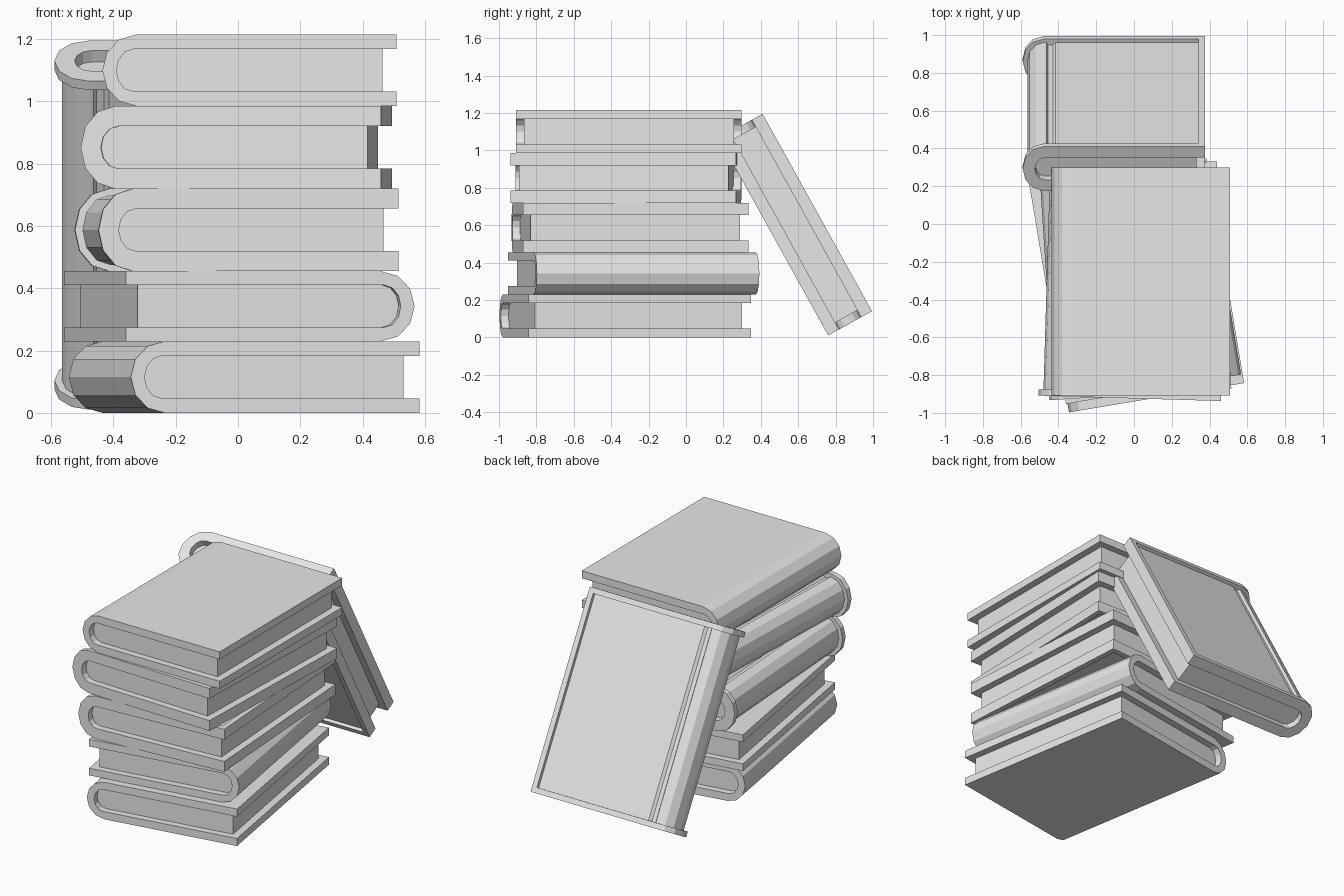
import bpy, bmesh, math
from mathutils import Matrix

cube = bpy.data.objects.get("Cube")
if cube:
    bpy.data.objects.remove(cube, do_unlink=True)

# One plain material for every book
grey = bpy.data.materials.new("light_grey")
grey.use_nodes = True
colour = (0.8, 0.8, 0.8, 1)
grey.diffuse_color = colour
grey.node_tree.nodes["Principled BSDF"].inputs["Base Color"].default_value = colour

LENGTH = 1.206
PAGE_HALF = 0.068


def spine_outline(fore, apex, half, depth, groove=False):
    """Half-round outline from the upper fore-edge, round the spine, to the lower one."""
    arc = []
    for i in range(7):
        a = math.pi * (0.5 + i / 6)
        arc.append((apex + depth + depth * math.cos(a), half * math.sin(a)))
    hinge = []
    if groove:
        start = apex + depth
        hinge = [(start + 0.06, half), (start + 0.045, half - 0.014),
                 (start + 0.02, half - 0.014), (start + 0.01, half)]
    lower = [(x, -z) for x, z in reversed(hinge)]
    return [(fore, half)] + hinge + arc + lower + [(fore, -half)]


def add_prism(bm, outline, y0, y1):
    """Extrude an x-z outline along y."""
    face = bm.faces.new([bm.verts.new((x, y0, z)) for x, z in outline])
    new = bmesh.ops.extrude_face_region(bm, geom=[face])["geom"]
    verts = [v for v in new if isinstance(v, bmesh.types.BMVert)]
    bmesh.ops.translate(bm, verts=verts, vec=(0, y1 - y0, 0))


def finish(name, bm, matrix):
    bmesh.ops.recalc_face_normals(bm, faces=bm.faces)
    mesh = bpy.data.meshes.new(name)
    bm.to_mesh(mesh)
    bm.free()
    mesh.materials.append(grey)
    obj = bpy.data.objects.new(name, mesh)
    obj.matrix_world = matrix
    bpy.context.collection.objects.link(obj)


def make_book(name, matrix, width, thickness, rimmed=False):
    fore, apex, half, end = width / 2, -width / 2, thickness / 2, LENGTH / 2
    wall = 0.065 if rimmed else 0.045
    inner = spine_outline(fore, apex + wall, PAGE_HALF, 0.055)
    outer = spine_outline(fore, apex, half, 0.11)

    # Cover, bent round the spine
    bm = bmesh.new()
    if rimmed:
        rim = 0.033
        core = spine_outline(fore - 0.01, apex + 0.025, half - 0.02, 0.09, True)
        core_inner = [(min(x, fore - 0.01), z) for x, z in inner]
        add_prism(bm, core + core_inner[::-1], -end + 0.01, end - 0.01)
        # Raised rims at both ends and along the fore-edges
        for s in (-1, 1):
            add_prism(bm, outer + inner[::-1], s * end, s * (end - rim))
            bar = [(fore, s * half), (fore - rim, s * half),
                   (fore - rim, s * PAGE_HALF), (fore, s * PAGE_HALF)]
            add_prism(bm, bar, -end + rim, end - rim)
    else:
        add_prism(bm, outer + inner[::-1], -end, end)
    finish(name + "_cover", bm, matrix)

    # Page block, set back from the cover edges
    bm = bmesh.new()
    pages = spine_outline(fore - 0.045, apex + wall, PAGE_HALF, 0.055)
    add_prism(bm, pages, -end + 0.042, end - 0.042)
    finish(name + "_pages", bm, matrix)


def place(x, y, z, axis, degrees):
    return Matrix.Translation((x, y, z)) @ Matrix.Rotation(math.radians(degrees), 4, axis)


# Stack of books: name, x, y, turn, bottom, thickness, width, rimmed
stack = [
    ("first_book", 0.02, -0.325, 9.5, 0.0, 0.23, 0.94, False),
    ("second_book", 0.004, -0.28, 189.5, 0.23, 0.225, 0.94, False),
    ("third_book", -0.005, -0.30, 3.7, 0.455, 0.265, 0.965, True),
    ("fourth_book", -0.005, -0.32, -1.7, 0.72, 0.265, 0.965, True),
    ("top_book", 0.037, -0.305, 0, 0.985, 0.23, 0.945, False),
]
for name, x, y, turn, bottom, thick, width, rimmed in stack:
    make_book(name, place(x, y, bottom + thick / 2, 'Z', turn), width, thick, rimmed)

# Book leaning against the back of the stack
make_book("leaning_book", place(-0.107, 0.585, 0.603, 'X', 119), 0.965, 0.268, True)
